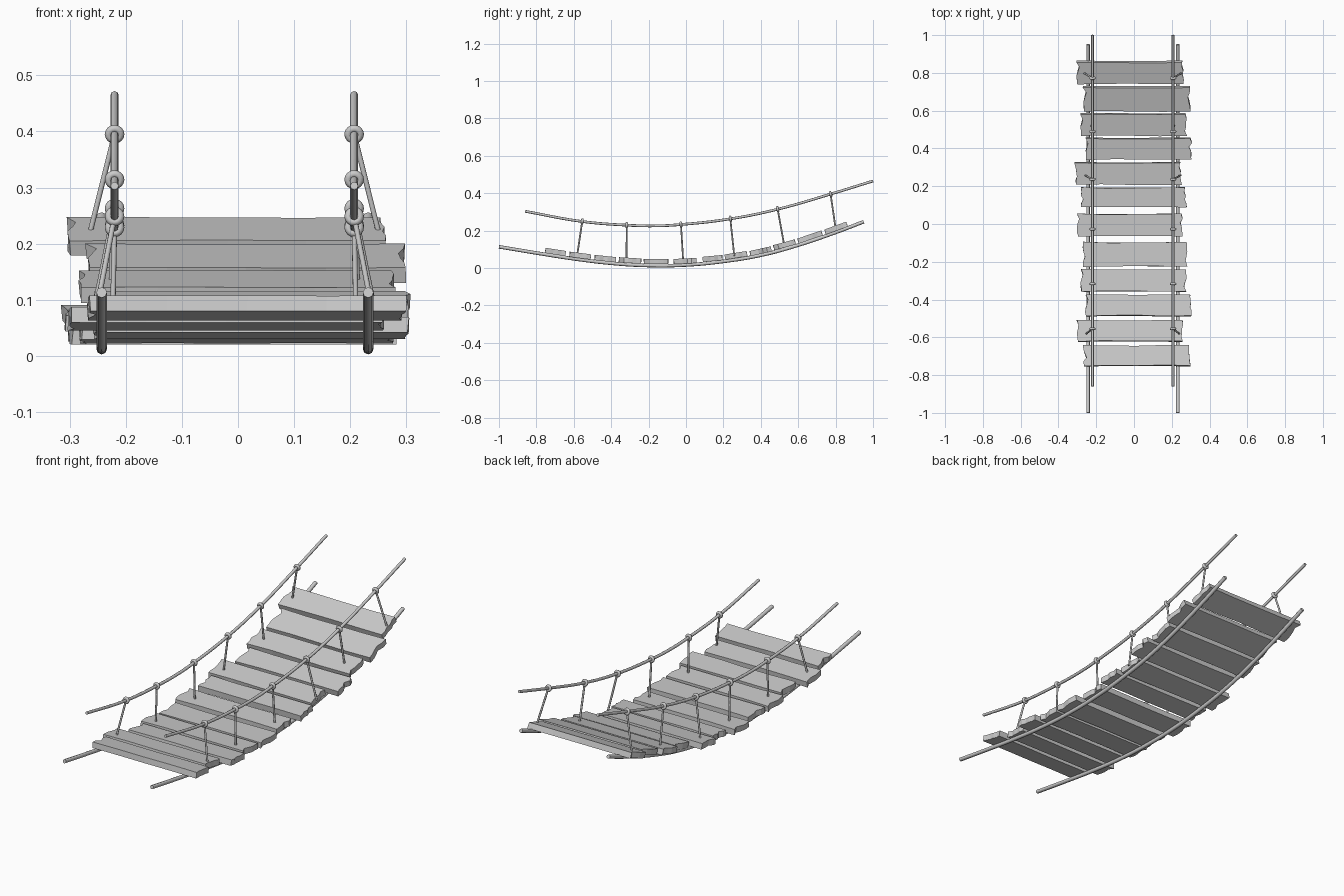
import bpy, bmesh, math, random
from mathutils import Vector, Matrix

random.seed(4)
if "Cube" in bpy.data.objects:
    bpy.data.objects.remove(bpy.data.objects["Cube"])

grey = bpy.data.materials.new("plain grey")
grey.use_nodes = True
GREY = (0.6, 0.6, 0.6, 1)
grey.diffuse_color = GREY
grey.node_tree.nodes["Principled BSDF"].inputs["Base Color"].default_value = GREY

# Sagging rope lines as (y, z)
DECK = [(-1, .113), (-.8, .08), (-.6, .049), (-.4, .025), (-.2, .013), (0, .016),
        (.2, .035), (.4, .068), (.6, .122), (.8, .19), (.95, .247)]
RAIL = [(-.86, .303), (-.56, .249), (-.32, .229), (-.16, .225), (-.03, .232),
        (.24, .263), (.49, .314), (.77, .394), (1, .465)]


def height(line, y):
    for (y0, z0), (y1, z1) in zip(line, line[1:]):
        if y <= y1:
            return z0 + (z1 - z0) * (y - y0) / (y1 - y0)
    return line[-1][1]


def slope(line, y, d=.06):
    return math.atan2(height(line, y + d) - height(line, y - d), 2 * d)


def tube(name, points, radius):
    """Round rope through the points, turned into a mesh."""
    curve = bpy.data.curves.new(name, 'CURVE')
    curve.dimensions = '3D'
    curve.bevel_depth = radius
    curve.bevel_resolution = 2
    curve.resolution_u = 5
    curve.use_fill_caps = True
    spline = curve.splines.new('BEZIER')
    spline.bezier_points.add(len(points) - 1)
    for bp, p in zip(spline.bezier_points, points):
        bp.co = p
        bp.handle_left_type = bp.handle_right_type = 'AUTO'
    obj = bpy.data.objects.new(name, curve)
    bpy.context.collection.objects.link(obj)
    bpy.ops.object.select_all(action='DESELECT')
    obj.select_set(True)
    bpy.context.view_layer.objects.active = obj
    bpy.ops.object.convert(target='MESH')
    obj = bpy.context.object
    obj.data.materials.clear()
    obj.data.materials.append(grey)
    bpy.ops.object.shade_smooth_by_angle(angle=math.radians(50))
    return obj


def plank(name, x0, x1, y0, y1, thick=.028):
    """Worn board: ragged outline, extruded and laid along the deck ropes."""
    half = (y1 - y0) / 2
    rnd = random.uniform
    outline = []
    for end, side in ((x0, 1), (x1, -1)):
        # Splintered end with a shallow notch, then a nearly straight long edge
        notch = random.choice((-.6, .3, .6))
        ends = [(0, -1), (.002, -.55), (.006, -.2), (.003, .2), (.001, .6), (.004, 1)]
        for inset, v in ends:
            cut = inset + rnd(0, .005) + (.009 if abs(v - notch) < .2 else 0)
            outline.append((end + side * cut, -side * v * half))
        for k in (.25, .5, .75):
            x = end + (x0 + x1 - 2 * end) * k
            outline.append((x, -side * (half - rnd(0, .004))))
    bm = bmesh.new()
    base = bm.faces.new([bm.verts.new((x, y, 0)) for x, y in outline])
    top = bmesh.ops.extrude_face_region(bm, geom=[base])["geom"]
    for v in top:
        if isinstance(v, bmesh.types.BMVert):
            v.co += Vector((rnd(-.003, .003), rnd(-.002, .002), thick))
    bmesh.ops.recalc_face_normals(bm, faces=bm.faces)
    mid = (y0 + y1) / 2
    place = Matrix.Translation((0, mid, height(DECK, mid) + .007))
    bm.transform(place @ Matrix.Rotation(slope(DECK, mid), 4, 'X'))
    mesh = bpy.data.meshes.new(name)
    bm.to_mesh(mesh)
    bm.free()
    mesh.materials.append(grey)
    bpy.context.collection.objects.link(bpy.data.objects.new(name, mesh))


# Deck planks, far end first: left edge, right edge, near edge, far edge
BOARDS = [(-.305, .265, .745, .87), (-.27, .30, .60, .735), (-.285, .28, .47, .59),
          (-.26, .307, .345, .46), (-.315, .252, .21, .33), (-.285, .28, .09, .195),
          (-.305, .26, -.065, .055), (-.275, .285, -.225, -.095),
          (-.285, .28, -.36, -.24), (-.26, .307, -.49, -.375),
          (-.305, .262, -.625, -.51), (-.27, .30, -.755, -.645)]
for i, board in enumerate(BOARDS):
    plank(f"plank_{i + 1}", *board)

# Hangers: knot y, foot y, and how far the foot leans outward
HANGERS = [(-.555, -.582, .035), (-.317, -.318, .004), (-.027, -.015, .004),
           (.237, .258, .04), (.49, .525, .006), (.773, .80, .046)]

for side, deck_x, rail_x, out in (("right", -.243, -.22, -1), ("left", .232, .207, 1)):
    tube(f"{side}_deck_rope", [(deck_x, y, z) for y, z in DECK], .0095)
    tube(f"{side}_hand_rope", [(rail_x, y, z) for y, z in RAIL], .0072)
    for i, (ky, fy, lean) in enumerate(HANGERS):
        knot = Vector((rail_x, ky, height(RAIL, ky)))
        foot = Vector((rail_x + out * lean, fy, height(DECK, fy) + .02))
        tube(f"{side}_hanger_{i + 1}", [knot, foot], .0048)
        # Knot ring wrapped around the hand rope
        bpy.ops.mesh.primitive_torus_add(
            major_segments=16, minor_segments=8, major_radius=.0105, minor_radius=.007,
            location=knot, rotation=(math.pi / 2 + slope(RAIL, ky), 0, 0))
        ring = bpy.context.object
        ring.name = f"{side}_knot_{i + 1}"
        ring.data.materials.append(grey)
        bpy.ops.object.shade_smooth_by_angle(angle=math.radians(60))
